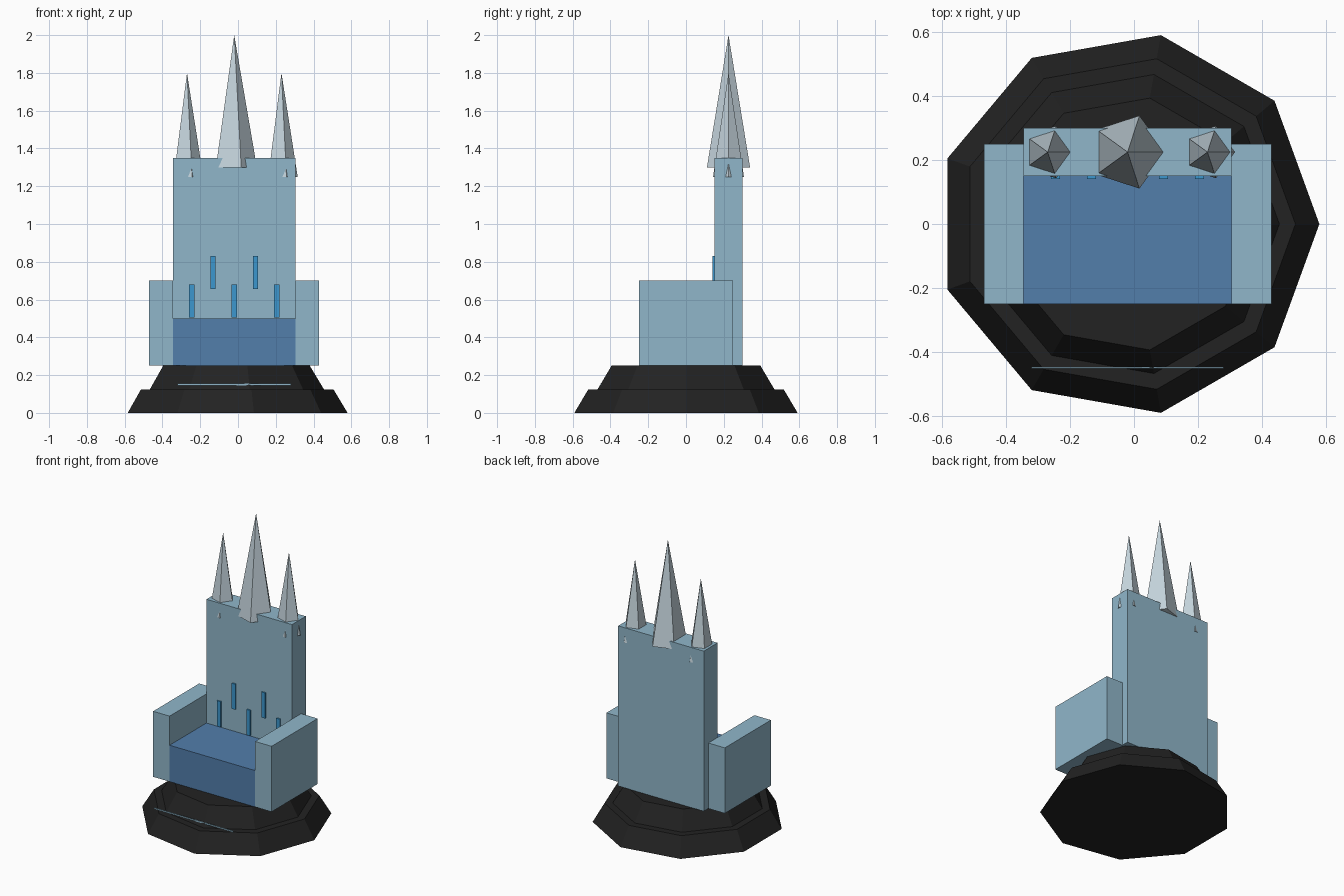
import bpy
import math

cube = bpy.data.objects.get("Cube")
if cube:
    bpy.data.objects.remove(cube, do_unlink=True)

CX = -0.02  # the body's axis of symmetry


def material(name, r, g, b):
    m = bpy.data.materials.new(name)
    m.use_nodes = True
    m.diffuse_color = (r, g, b, 1)
    bsdf = next(n for n in m.node_tree.nodes if n.type == "BSDF_PRINCIPLED")
    bsdf.inputs["Base Color"].default_value = (r, g, b, 1)
    return m


ice = material("ice blue", 0.28, 0.47, 0.59)
blue = material("cushion blue", 0.085, 0.21, 0.41)
bright = material("bright blue", 0.045, 0.31, 0.62)
silver = material("pale silver", 0.55, 0.65, 0.71)
black = material("black stone", 0.016, 0.016, 0.016)


def finish(name, mat):
    ob = bpy.context.object
    ob.name = ob.data.name = name
    ob.data.materials.append(mat)
    return ob


def box(name, mat, x, y, z):
    """Box from (low, high) pairs, x measured from the axis."""
    bpy.ops.mesh.primitive_cube_add(size=1)
    ob = finish(name, mat)
    ob.location = (CX + sum(x) / 2, sum(y) / 2, sum(z) / 2)
    ob.scale = (x[1] - x[0], y[1] - y[0], z[1] - z[0])


def cone(name, mat, sides, r1, r2, x, y, z):
    """Flat-sided cone with one corner pointing to +x."""
    bpy.ops.mesh.primitive_cone_add(
        vertices=sides, radius1=r1, radius2=r2, depth=z[1] - z[0],
        location=(CX + x, y, sum(z) / 2), rotation=(0, 0, -math.pi / 2))
    finish(name, mat)


# Stepped nine-sided plinth
cone("plinth_lower", black, 9, 0.6, 0.525, 0, 0, (0, 0.125))
cone("plinth_upper", black, 9, 0.475, 0.4, 0, 0, (0.125, 0.25))
box("plinth_trim", ice, (-0.3, 0.3), (-0.4525, -0.4475), (0.145, 0.155))

# Seat, backrest and arms
box("seat", blue, (-0.325, 0.325), (-0.25, 0.15), (0.25, 0.5))
box("backrest", ice, (-0.325, 0.325), (0.15, 0.3), (0.25, 1.35))
box("right_arm", ice, (-0.45, -0.325), (-0.25, 0.25), (0.25, 0.7))
box("left_arm", ice, (0.325, 0.45), (-0.25, 0.25), (0.25, 0.7))

# Staggered slats on the backrest
for i in range(-2, 3):
    x = i * 0.1125
    low = 0.655 if i % 2 else 0.505
    box(f"slat_{i + 3}", bright, (x - 0.014, x + 0.014), (0.141, 0.15), (low, low + 0.175))

# Five-sided spires, sunk into the backrest
cone("middle_spire", silver, 5, 0.12, 0, 0, 0.225, (1.3, 2.0))
for name, x in (("right_spire", -0.25), ("left_spire", 0.25)):
    cone(name, silver, 5, 0.086, 0, x, 0.225, (1.25, 1.8))
